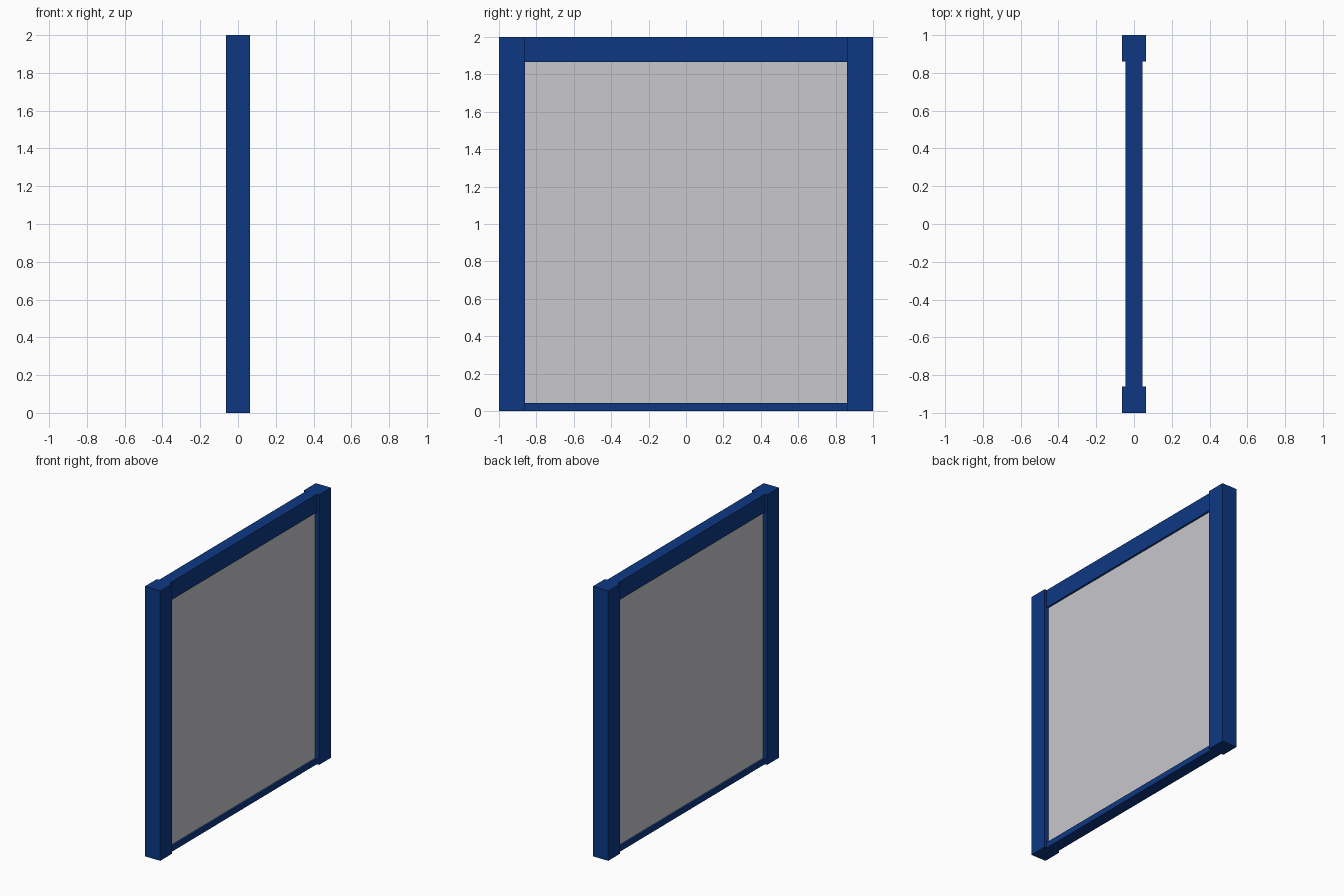
import bpy

if "Cube" in bpy.data.objects:
    bpy.data.objects.remove(bpy.data.objects["Cube"])


def material(name, color):
    mat = bpy.data.materials.new(name)
    mat.diffuse_color = color
    mat.use_nodes = True
    mat.node_tree.nodes["Principled BSDF"].inputs["Base Color"].default_value = mat.diffuse_color
    return mat


def box(name, lo, hi, mat):
    bpy.ops.mesh.primitive_cube_add(size=1, location=[(a + b) / 2 for a, b in zip(lo, hi)])
    obj = bpy.context.object
    obj.name = name
    obj.scale = [b - a for a, b in zip(lo, hi)]
    bpy.ops.object.transform_apply(location=False, rotation=False, scale=True)
    obj.data.materials.append(mat)
    return obj


blue = material("blue_frame", (0.004, 0.04, 0.23, 1))
glass = material("glass", (0.58, 0.57, 0.6, 0.5))

POST_X, RAIL_X, PANE_X = 0.0625, 0.044, 0.03
INNER_Y = 0.861
RAIL_Z, SILL_Z = 1.866, 0.042

# Side posts
box("left_post", (-POST_X, -1, 0), (POST_X, -INNER_Y, 2), blue)
box("right_post", (-POST_X, INNER_Y, 0), (POST_X, 1, 2), blue)

# Top rail and low bottom sill
box("top_rail", (-RAIL_X, -INNER_Y, RAIL_Z), (RAIL_X, INNER_Y, 2), blue)
box("bottom_sill", (-RAIL_X, -INNER_Y, 0), (RAIL_X, INNER_Y, SILL_Z), blue)

# Glass pane, set back from the rail faces
box("glass_pane", (-PANE_X, -INNER_Y, SILL_Z), (PANE_X, INNER_Y, RAIL_Z), glass)
